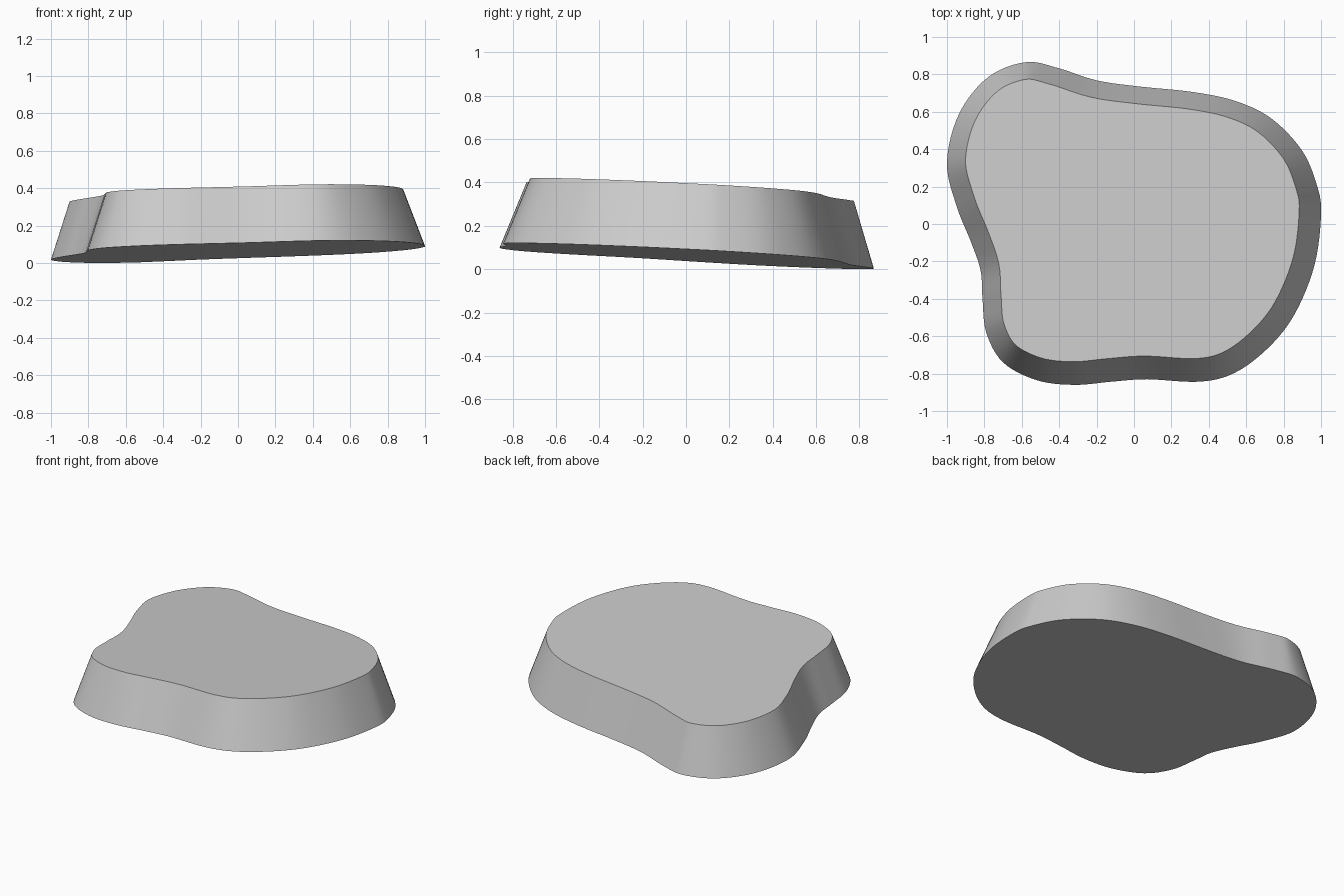
import bpy
import bmesh
import math
from mathutils import Vector
from mathutils.geometry import interpolate_bezier

default_cube = bpy.data.objects.get("Cube")
if default_cube:
    bpy.data.objects.remove(default_cube, do_unlink=True)

# Rounded, irregular ground outline (clockwise seen from above)
OUTLINE = [
    (-1, .33), (-.935, .59), (-.78, .785), (-.58, .865), (-.41, .835),
    (-.2, .768), (.03, .735), (.32, .705), (.55, .655), (.74, .56),
    (.9, .39), (.98, .2), (1, .05), (.965, -.22), (.86, -.48),
    (.72, -.66), (.54, -.795), (.35, -.843), (.07, -.83), (-.12, -.843),
    (-.32, -.86), (-.52, -.835), (-.7, -.74), (-.79, -.58), (-.81, -.4),
    (-.82, -.25), (-.87, -.1), (-.95, .1),
]
STEPS = 6
INSET = .108
HEIGHT = .307
BASE, SLOPE_X, SLOPE_Y = .064, .029, -.052


def smooth_loop(points):
    """Closed smooth curve through the given points."""
    pts = [Vector(p) for p in points]
    count = len(pts)
    result = []
    for i in range(count):
        before, a = pts[i - 1], pts[i]
        b, after = pts[(i + 1) % count], pts[(i + 2) % count]
        segment = interpolate_bezier(a, a + (b - before) / 6,
                                     b - (after - a) / 6, b, STEPS + 1)
        result += [Vector(p[:2]) for p in segment[:-1]]
    return result


def inset_loop(loop, distance):
    """Move every point inward along the outline's normal."""
    result = []
    for i, p in enumerate(loop):
        along = (loop[(i + 1) % len(loop)] - loop[i - 1]).normalized()
        result.append(p + Vector((along.y, -along.x)) * distance)
    return result


def on_slope(p):
    return Vector((p.x, p.y, BASE + SLOPE_X * p.x + SLOPE_Y * p.y))


# Tilted slab: sloping bottom, bevelled wall, parallel top
lower = smooth_loop(OUTLINE)
upper = inset_loop(lower, INSET)
lift = Vector((-SLOPE_X, -SLOPE_Y, 1)).normalized() * HEIGHT

bm = bmesh.new()
bottom_ring = [bm.verts.new(on_slope(p)) for p in lower]
top_ring = [bm.verts.new(on_slope(p) + lift) for p in upper]
bm.faces.new(bottom_ring)
bm.faces.new(top_ring)
for i in range(len(lower)):
    j = (i + 1) % len(lower)
    bm.faces.new((bottom_ring[i], bottom_ring[j], top_ring[j], top_ring[i]))
bmesh.ops.recalc_face_normals(bm, faces=bm.faces)

mesh = bpy.data.meshes.new("stone_slab")
bm.to_mesh(mesh)
bm.free()
slab = bpy.data.objects.new("stone_slab", mesh)
bpy.context.collection.objects.link(slab)

# Plain grey stone
grey = bpy.data.materials.new("light_grey_stone")
grey.use_nodes = True
colour = (.6, .6, .6, 1)
grey.diffuse_color = colour
grey.node_tree.nodes["Principled BSDF"].inputs["Base Color"].default_value = colour
mesh.materials.append(grey)

# Smooth wall with crisp rims
bpy.ops.object.select_all(action='DESELECT')
slab.select_set(True)
bpy.context.view_layer.objects.active = slab
bpy.ops.object.shade_smooth_by_angle(angle=math.radians(30))
